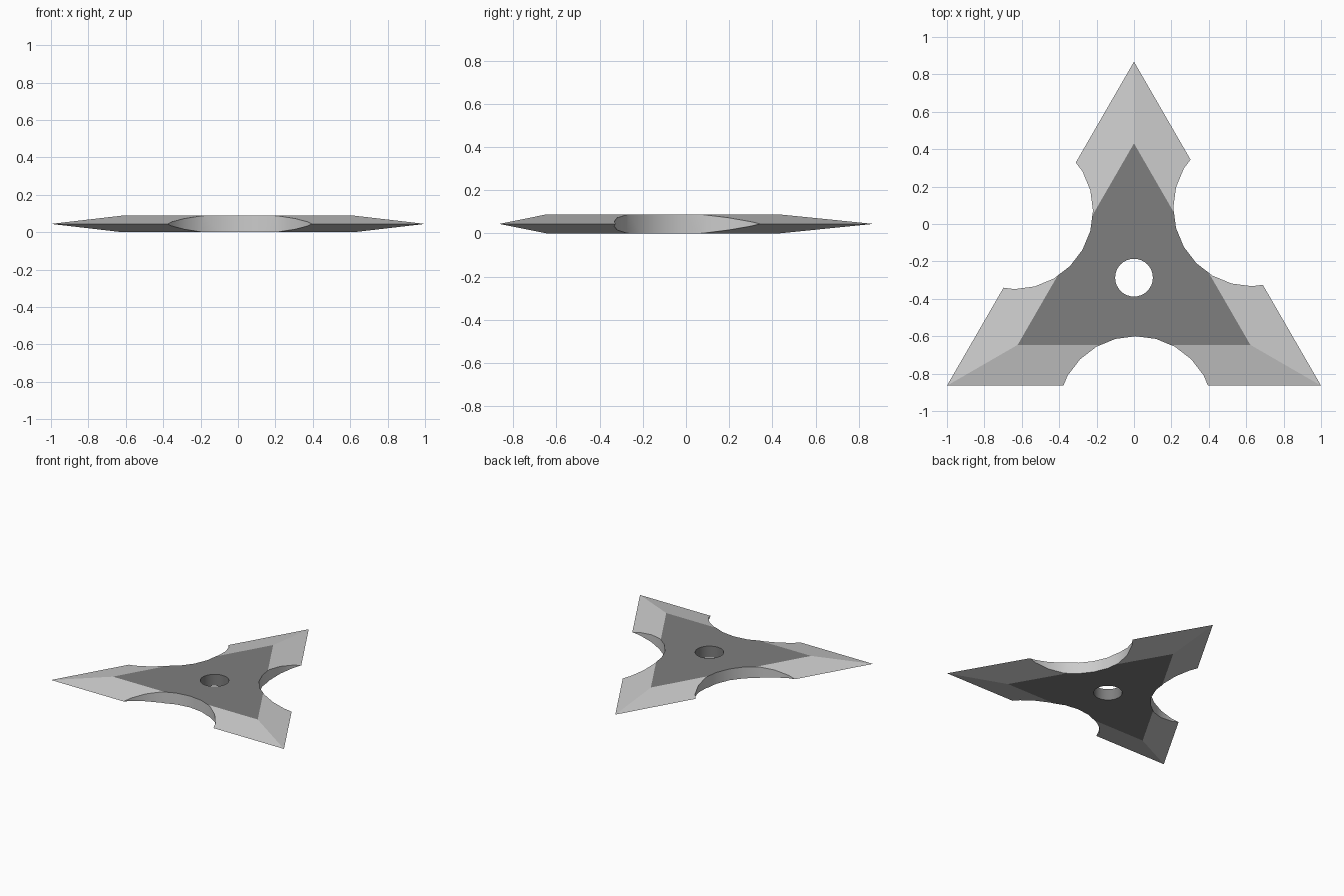
import bpy, bmesh, math
from mathutils import Vector, Matrix

if "Cube" in bpy.data.objects:
    bpy.data.objects.remove(bpy.data.objects["Cube"])

H = 0.088                       # full thickness
CY = -0.287                     # centre of the triangle
R = 2 / math.sqrt(3)            # corner radius of the blade edge
R_FLAT = 0.718                  # corner radius of the flat faces


def material(name, v):
    m = bpy.data.materials.new(name)
    m.diffuse_color = (v, v, v, 1)
    m.use_nodes = True
    m.node_tree.nodes["Principled BSDF"].inputs["Base Color"].default_value = m.diffuse_color
    return m


def new_object(name, bm):
    me = bpy.data.meshes.new(name)
    bmesh.ops.recalc_face_normals(bm, faces=bm.faces)
    bm.to_mesh(me)
    bm.free()
    ob = bpy.data.objects.new(name, me)
    bpy.context.collection.objects.link(ob)
    return ob


# Blade body: flat triangle, sharp mid edge, flat triangle
bm = bmesh.new()
rings = []
for z, r in ((0, R_FLAT), (H / 2, R), (H, R_FLAT)):
    rings.append([bm.verts.new((r * math.cos(a), CY + r * math.sin(a), z))
                  for a in (math.radians(90 + 120 * i) for i in range(3))])
bm.faces.new(rings[0])
bm.faces.new(rings[2])
for lo, hi in zip(rings, rings[1:]):
    for i in range(3):
        j = (i + 1) % 3
        bm.faces.new((lo[i], lo[j], hi[j], hi[i]))
star = new_object("throwing_star", bm)
star.data.materials.append(material("ground_edge", 0.8))
star.data.materials.append(material("dark_face", 0.21))


# Round cutters: centre hole and three side notches
def cut(name, x, y, radius, sides):
    c = bmesh.new()
    bmesh.ops.create_cone(c, cap_ends=True, segments=sides, radius1=radius,
                          radius2=radius, depth=1,
                          matrix=Matrix.Translation((x, y, H / 2)))
    ob = new_object(name, c)
    ob.hide_render = True
    mod = star.modifiers.new(name, 'BOOLEAN')
    mod.operation = 'DIFFERENCE'
    mod.solver = 'EXACT'
    mod.object = ob
    bpy.context.view_layer.objects.active = star
    bpy.ops.object.modifier_apply(modifier=name)
    bpy.data.objects.remove(ob)


cut("centre_hole", 0, CY, 0.101, 32)
for i in range(3):
    p = Matrix.Rotation(math.radians(120 * i), 3, 'Z') @ Vector((0.009, -0.733, 0))
    cut("notch_%d" % i, p.x, p.y + CY, 0.42, 24)

# Dark flats and hole wall; smooth shading on the curved walls only
for f in star.data.polygons:
    nz = abs(f.normal.z)
    in_hole = nz < 0.1 and math.hypot(f.center.x, f.center.y - CY) < 0.15
    f.material_index = 1 if nz > 0.999 or in_hole else 0
    f.use_smooth = nz < 0.1
